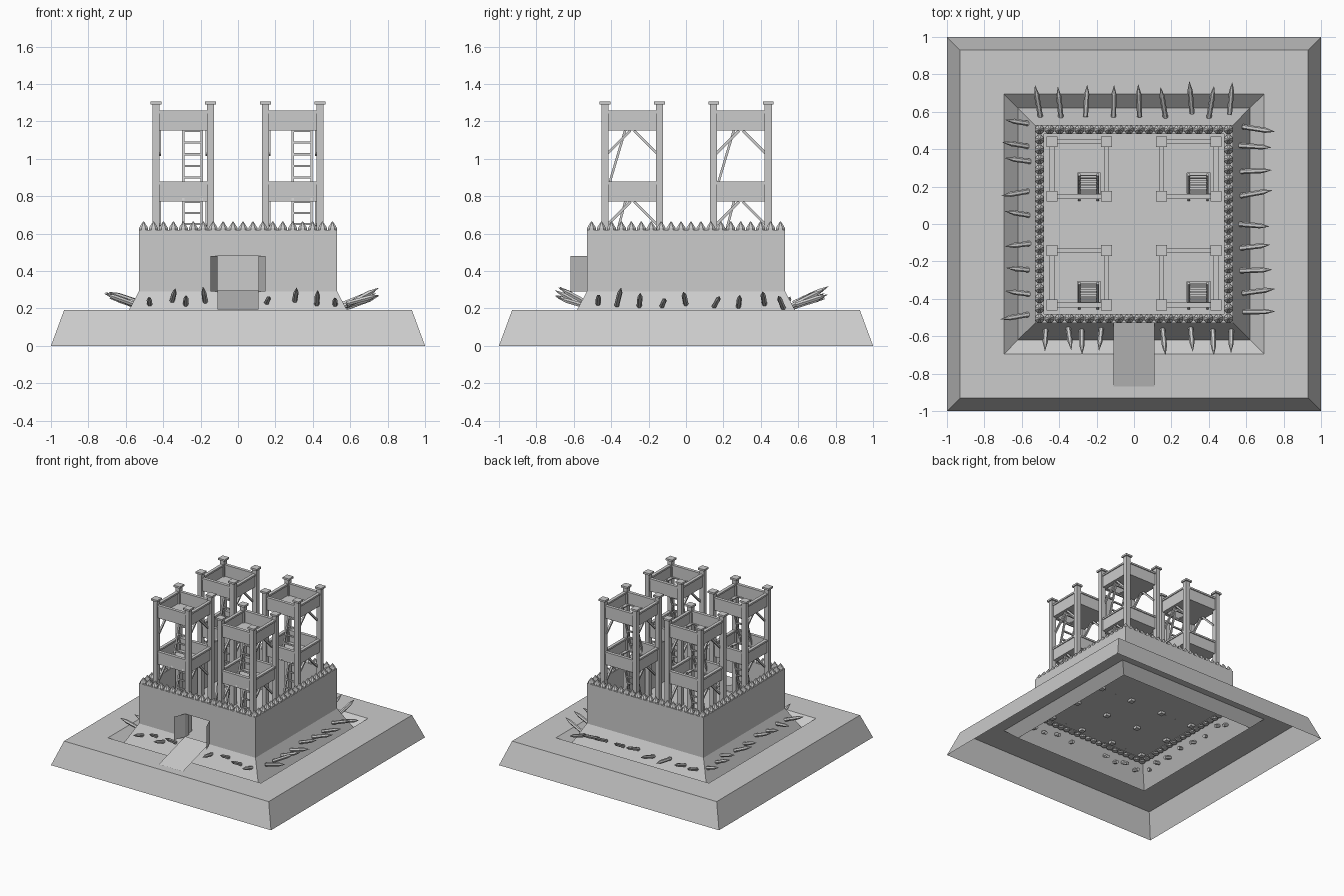
import bpy, bmesh, math, random
from mathutils import Vector, Matrix

if "Cube" in bpy.data.objects:
    bpy.data.objects.remove(bpy.data.objects["Cube"])

random.seed(4)


def finish(name, bm):
    me = bpy.data.meshes.new(name)
    bm.to_mesh(me)
    bm.free()
    ob = bpy.data.objects.new(name, me)
    bpy.context.collection.objects.link(ob)
    return ob


def box(bm, x0, x1, y0, y1, z0, z1):
    m = Matrix.Translation(((x0 + x1) / 2, (y0 + y1) / 2, (z0 + z1) / 2))
    m = m @ Matrix.Diagonal((x1 - x0, y1 - y0, z1 - z0, 1))
    bmesh.ops.create_cube(bm, size=1, matrix=m)


def beam(bm, a, b, r, r2=None, sides=4):
    a, b = Vector(a), Vector(b)
    d = b - a
    m = Matrix.Translation((a + b) / 2) @ d.to_track_quat('Z', 'Y').to_matrix().to_4x4()
    m = m @ Matrix.Rotation(math.pi / sides, 4, 'Z')
    bmesh.ops.create_cone(bm, cap_ends=True, segments=sides, radius1=r,
                          radius2=r if r2 is None else r2, depth=d.length, matrix=m)


def quad(bm, *pts):
    bm.faces.new([bm.verts.new(p) for p in pts])


# Ground mound with ditch: one open-bottomed sheet of square rings
bm = bmesh.new()
prev = None
for h, z in [(1, 0), (0.93, 0.19), (0.695, 0.19), (0.62, 0.12), (0.53, 0.29)]:
    ring = [bm.verts.new((sx * h, sy * h, z)) for sx, sy in ((-1, -1), (1, -1), (1, 1), (-1, 1))]
    if prev:
        for i in range(4):
            j = (i + 1) % 4
            bm.faces.new((prev[i], prev[j], ring[j], ring[i]))
    prev = ring
bm.faces.new(prev)
finish("ground_mound", bm)

# Stockade walls, leaving a gate opening at the front
W, T, Z0, Z1, G, GZ = 0.53, 0.48, 0.285, 0.62, 0.11, 0.48
bm = bmesh.new()
box(bm, -W, W, T, W, Z0, Z1)
box(bm, -W, -T, -T, T, Z0, Z1)
box(bm, T, W, -T, T, Z0, Z1)
box(bm, -W, -G, -W, -T, Z0, Z1)
box(bm, G, W, -W, -T, Z0, Z1)
box(bm, -G, G, -W, -T, GZ, Z1)
finish("stockade_wall", bm)

# Pointed log tops along the walls, with log feet under the floor
bm = bmesh.new()
N, R = 20, 0.505
for k in range(4):
    rot = Matrix.Rotation(k * math.pi / 2, 3, 'Z')
    for i in range(N - 1):
        p = rot @ Vector((-R + 2 * R * i / (N - 1), -R, 0))
        up = Vector((0, 0, 1))
        beam(bm, p + up * 0.61, p + up * 0.63, 0.026, sides=8)
        beam(bm, p + up * 0.63, p + up * 0.665, 0.026, 0.002, sides=8)
        beam(bm, p + up * 0.275, p + up * 0.29, 0.022, sides=8)
finish("log_points", bm)

# Open gate leaves and entrance ramp
bm = bmesh.new()
for s in (-1, 1):
    quad(bm, (s * 0.11, -0.53, 0.29), (s * 0.148, -0.618, 0.29),
         (s * 0.148, -0.618, 0.48), (s * 0.11, -0.53, 0.48))
finish("gate_leaves", bm)
bm = bmesh.new()
quad(bm, (-0.11, -0.87, 0.195), (0.11, -0.87, 0.195), (0.11, -0.53, 0.295), (-0.11, -0.53, 0.295))
finish("entrance_ramp", bm)

# Sharpened stakes leaning outward from the ditch
bm = bmesh.new()
sides = {  # quarter turns from the front: positions along the side, tip distance
    0: ([-0.47, -0.36, -0.28, -0.17, 0.15, 0.30, 0.42, 0.52], 0.69),
    1: ([-0.47, -0.37, -0.25, -0.13, 0.0, 0.15, 0.28, 0.42, 0.52], 0.74),
    2: ([-0.51, -0.40, -0.31, -0.17, -0.03, 0.11, 0.26, 0.39, 0.50], 0.75),
    3: ([-0.53, -0.41, -0.33, -0.18, -0.04, 0.10, 0.25, 0.38, 0.48], 0.70)}
for k, (places, tip) in sides.items():
    rot = Matrix.Rotation(k * math.pi / 2, 3, 'Z')
    for x in places:
        t = tip + random.uniform(-0.02, 0.015)
        foot = rot @ Vector((x, -t + 0.17, 0.20 + random.uniform(0, 0.03)))
        end = rot @ Vector((x + random.uniform(-0.03, 0.03), -t, random.uniform(0.25, 0.32)))
        neck = foot.lerp(end, 0.72)
        beam(bm, foot, neck, 0.014, 0.014, sides=6)
        beam(bm, neck, end, 0.014, 0.001, sides=6)
finish("ditch_stakes", bm)

# Watchtower parts, modelled around the tower axis
P = 0.146
parts = {n: bmesh.new() for n in ("tower_posts", "tower_railings", "tower_decks",
                                  "tower_braces", "tower_ladders")}
for sx in (-P, P):
    for sy in (-P, P):
        box(parts["tower_posts"], sx - .019, sx + .019, sy - .019, sy + .019, 0.27, 1.29)
        box(parts["tower_posts"], sx - .029, sx + .029, sy - .029, sy + .029, 1.29, 1.305)
for z in (0.77, 1.15):
    # Side boards with a top rail
    for s in (-P, P):
        b = parts["tower_railings"]
        box(b, -P, P, s - .006, s + .006, z, z + 0.095)
        box(b, s - .006, s + .006, -P, P, z, z + 0.095)
        box(b, -P, P, s - .013, s + .013, z + 0.093, z + 0.107)
        box(b, s - .013, s + .013, -P, P, z + 0.093, z + 0.107)
        # Knee braces on the left and right sides
        for e in (-1, 1):
            x = s * 0.87
            beam(parts["tower_braces"], (x, 0.01 * e, z), (x, e * 0.14, z - 0.13), 0.010)
    # Deck with ladder hatch
    b = parts["tower_decks"]
    d = z + 0.008
    box(b, -P, -0.01, -P, P, z, d)
    box(b, 0.115, P, -P, P, z, d)
    box(b, -0.01, 0.115, -0.02, P, z, d)
    box(b, -0.01, 0.115, -P, -0.13, z, d)
# Sloping ladders
for z0, z1, y0 in ((0.29, 0.80, -0.165), (0.775, 1.18, -0.15)):
    b = parts["tower_ladders"]
    for x in (0.0, 0.1):
        beam(b, (x, y0, z0), (x, -0.03, z1), 0.009)
    n = int((z1 - z0) / 0.062)
    for i in range(1, n + 1):
        f = i / (n + 0.5)
        y, z = y0 + (-0.03 - y0) * f, z0 + (z1 - z0) * f
        beam(b, (0, y, z), (0.1, y, z), 0.008)

# Four identical towers
for name, b in parts.items():
    me = finish(name, b)
    for cx, cy in ((-0.293, -0.287), (0.293, -0.287), (-0.293, 0.294), (0.293, 0.294)):
        ob = me if (cx, cy) == (-0.293, -0.287) else me.copy()
        if ob is not me:
            bpy.context.collection.objects.link(ob)
        ob.location = (cx, cy, 0)
